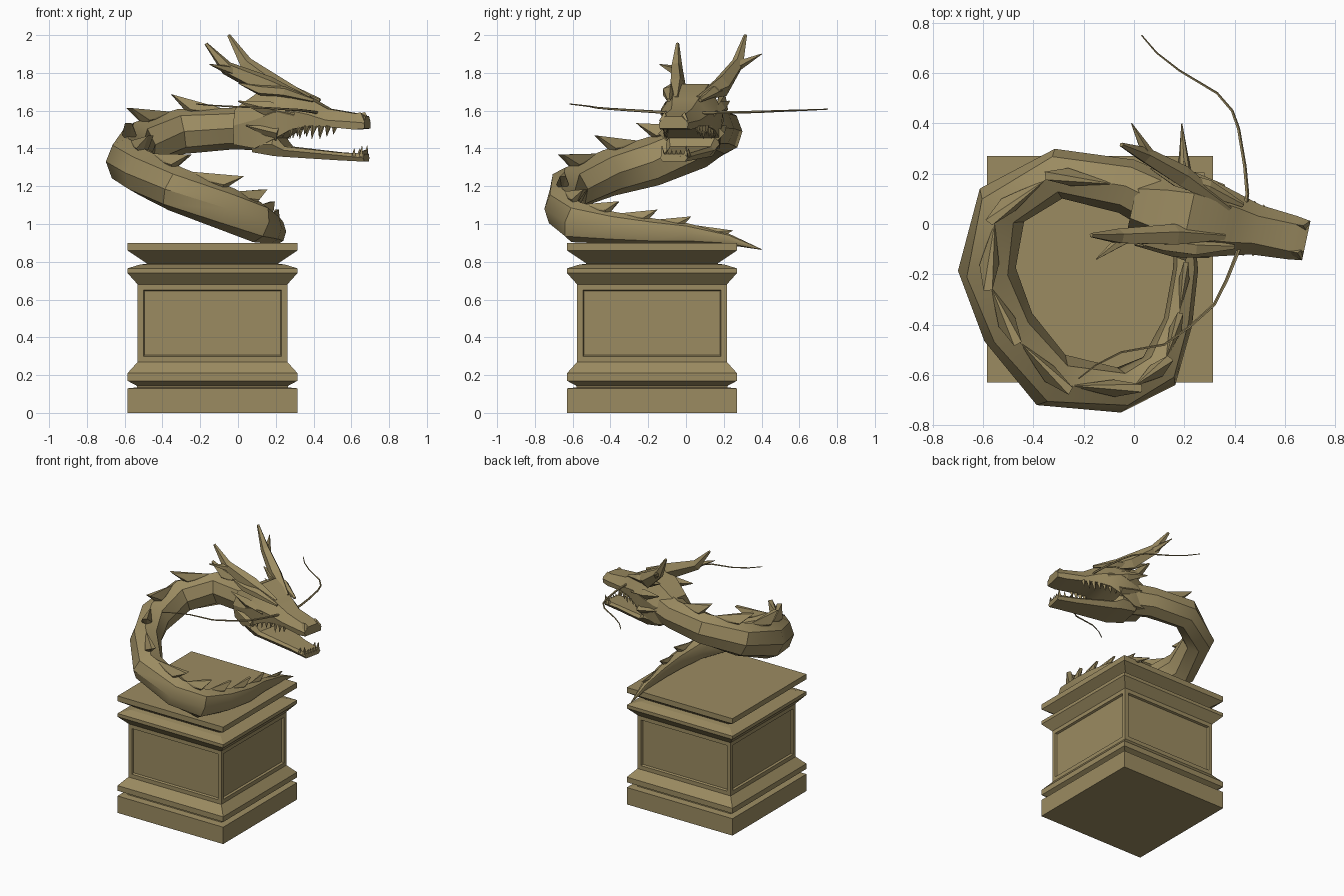
import bpy, bmesh, math
from mathutils import Vector as V

if "Cube" in bpy.data.objects:
    bpy.data.objects.remove(bpy.data.objects["Cube"])

MAT = bpy.data.materials.new("bronze")
MAT.diffuse_color = (0.33, 0.26, 0.12, 1)
MAT.use_nodes = True
MAT.node_tree.nodes["Principled BSDF"].inputs["Base Color"].default_value = MAT.diffuse_color

def finish(name, bm, angle=None):
    bmesh.ops.recalc_face_normals(bm, faces=bm.faces)
    me = bpy.data.meshes.new(name)
    bm.to_mesh(me)
    bm.free()
    me.materials.append(MAT)
    ob = bpy.data.objects.new(name, me)
    bpy.context.collection.objects.link(ob)
    if angle:
        bpy.ops.object.select_all(action='DESELECT')
        ob.select_set(True)
        bpy.context.view_layer.objects.active = ob
        bpy.ops.object.shade_smooth_by_angle(angle=math.radians(angle))
    return ob

def loft(rings):
    bm = bmesh.new()
    vs = [[bm.verts.new(p) for p in r] for r in rings]
    n = len(vs[0])
    for a, b in zip(vs, vs[1:]):
        for i in range(n):
            j = (i + 1) % n
            bm.faces.new((a[i], a[j], b[j], b[i]))
    bm.faces.new(vs[0])
    bm.faces.new(vs[-1])
    bmesh.ops.recalc_face_normals(bm, faces=bm.faces)
    return bm

def frames(pts):
    out = []
    for i in range(len(pts)):
        d = (pts[min(i + 1, len(pts) - 1)] - pts[max(i - 1, 0)]).normalized()
        side = d.cross(V((0, 0, 1))).normalized()
        out.append((d, side, side.cross(d)))
    return out

def tube(name, pts, sizes, sides, angle=None):
    pts = [V(p) for p in pts]
    rings = []
    for c, (w, h), (d, s, u) in zip(pts, sizes, frames(pts)):
        rings.append([c + s * w * math.cos(t) + u * h * math.sin(t)
                      for t in [2 * math.pi * k / sides for k in range(sides)]])
    return finish(name, loft(rings), angle)

def hull(name, pts):
    bm = bmesh.new()
    for p in pts:
        bm.verts.new(p)
    bmesh.ops.convex_hull(bm, input=bm.verts)
    return finish(name, bm)

# pedestal: square moulding profile with grooved panels
prof = [(.45, 0), (.45, .13), (.40, .135), (.40, .143), (.45, .17), (.45, .21), (.396, .27), (.396, .68),
        (.45, .74), (.45, .765), (.385, .785), (.345, .79), (.45, .86), (.45, .90)]
bm = loft([[(-.135 + a * w, -.18 + b * w, z) for a, b in ((-1, -1), (1, -1), (1, 1), (-1, 1))] for w, z in prof])
panels = [f for f in bm.faces if abs(f.calc_center_median().z - .475) < .02 and abs(f.normal.z) < .1]
for t, d in ((.022, 0), (.02, 0), (.008, -.015), (.025, 0)):
    bmesh.ops.inset_individual(bm, faces=panels, thickness=t, depth=d)
finish("pedestal", bm)

# coiled body, tail tip to neck: x, y, z, half width, half height
body = [(.19, .40, .865, .002, .002), (.20, .22, .92, .025, .03), (.20, 0, .95, .037, .055),
        (.205, -.18, .96, .05, .07), (.175, -.39, .98, .058, .085), (.10, -.585, 1.01, .085, .11),
        (-.06, -.66, 1.08, .09, .115), (-.33, -.62, 1.185, .115, .12), (-.50, -.41, 1.27, .11, .125),
        (-.585, -.18, 1.33, .115, .13), (-.525, .075, 1.42, .11, .125), (-.30, .20, 1.49, .10, .12),
        (-.03, .15, 1.505, .11, .11), (.12, .075, 1.51, .12, .12)]
tube("coiled_body", [b[:3] for b in body], [b[3:] for b in body], 8, 35)

# back fins, one per body section, tips swept toward the tail
pts = [V(b[:3]) for b in body]
fr = frames(pts)
tops = [p + f[2] * b[4] * .97 for p, f, b in zip(pts, fr, body)]
for i in range(1, 12):
    d, s, u = fr[i]
    h = body[i][4]
    w = h * .3
    base = tops[i].lerp(tops[i + 1], .22)
    tip = tops[i] + u * h * .72 - d * .02
    mid = tops[i].lerp(tops[i + 1], .85)
    hull("back_fin", [mid, mid - u * .03, base + s * w, base - s * w, base - u * .04,
                      tip + s * w * .45, tip - s * w * .45])

# head frame: distance along snout, sideways, height
def P(s, l, z):
    return V((.68 + .977 * s + .21 * l, -.065 - .21 * s + .977 * l, z))

def head_part(name, secs):
    rings = []
    for s, *q in secs:
        half = [(q[k], q[k + 1]) for k in range(0, len(q), 2)]
        rings.append([P(s, w, z) for w, z in half] + [P(s, -w, z) for w, z in half[::-1]])
    return finish(name, loft(rings), 25)

head_part("skull_and_upper_jaw", [
    (.005, .075, 1.505, .08, 1.535, .045, 1.57), (-.05, .083, 1.5, .088, 1.54, .055, 1.585),
    (-.20, .095, 1.515, .10, 1.55, .055, 1.61), (-.29, .115, 1.52, .125, 1.58, .07, 1.66),
    (-.38, .14, 1.50, .15, 1.60, .08, 1.705), (-.47, .15, 1.45, .165, 1.59, .09, 1.74),
    (-.58, .125, 1.40, .145, 1.55, .08, 1.69), (-.70, .09, 1.42, .11, 1.52, .06, 1.61)])
head_part("lower_jaw", [
    (.0, .06, 1.33, .075, 1.35, .06, 1.37), (-.15, .07, 1.338, .085, 1.365, .07, 1.38),
    (-.42, .10, 1.355, .13, 1.39, .11, 1.41), (-.48, .11, 1.36, .145, 1.42, .13, 1.48),
    (-.60, .09, 1.38, .12, 1.42, .11, 1.48)])

def spike(name, base, tip, r, sides=4):
    tube(name, [base, tip], [(r, r), (r * .08, r * .08)], sides)

for sd in (-1, 1):
    # brow ridge, cheek spikes and nostril
    tube("brow_ridge", [P(-.27, sd * .085, 1.655), P(-.42, sd * .12, 1.70), P(-.55, sd * .13, 1.71), P(-.66, sd * .15, 1.745)],
         [(.01, .01), (.035, .03), (.035, .03), (.003, .003)], 5)
    tube("cheek_spike", [P(-.36, sd * .135, 1.58), P(-.50, sd * .15, 1.61), P(-.66, sd * .16, 1.65)],
         [(.015, .02), (.025, .04), (.003, .003)], 4)
    spike("jaw_spike", P(-.45, sd * .14, 1.48), P(-.62, sd * .15, 1.52), .04)
    hull("nostril", [P(.005, sd * .03, 1.56), P(.005, sd * .08, 1.545), P(-.02, sd * .055, 1.592), P(-.09, sd * .055, 1.575)])
    # teeth
    for k in range(7):
        s = -.19 - k * .038
        w = .088 + k * .007
        ln = .03 + .012 * (k % 3) + (.02 if k == 6 else 0)
        spike("upper_tooth", P(s, sd * w, 1.52), P(s - .008, sd * w, 1.505 - ln), .017)
    spike("lower_fang", P(-.015, sd * .062, 1.355), P(-.01, sd * .066, 1.415), .015)
    spike("lower_fang", P(-.055, sd * .068, 1.36), P(-.05, sd * .07, 1.40), .014)
for k in range(4):
    spike("lower_front_tooth", P(-.01, -.036 + k * .024, 1.36), P(-.005, -.036 + k * .024, 1.393), .011)

# forked horns
horns = [((.36, -.05, 1.665), (.16, -.045, 1.725), (-.06, -.05, 1.825), (-.17, -.045, 1.955), (-.15, -.14, 1.845)),
         ((.38, .06, 1.665), (.19, .19, 1.73), (.04, .275, 1.85), (-.05, .315, 2.0), (-.01, .40, 1.90))]
for a, b, f, tip, branch in horns:
    tube("horn", [a, b, f, tip], [(.015, .015), (.045, .06), (.032, .038), (.009, .009)], 5)
    spike("horn_branch", V(b).lerp(V(f), .85), branch, .03, 5)

# whiskers
far = [(.44, .05), (.45, .12), (.44, .23), (.415, .38), (.39, .45), (.33, .52), (.18, .61), (.09, .68), (.03, .75)]
near = [(.43, -.06), (.41, -.12), (.37, -.22), (.32, -.32), (.22, -.41), (.12, -.48), (-.05, -.51), (-.15, -.56), (-.22, -.615)]
for path, z1 in ((far, 1.608), (near, 1.635)):
    n = len(path) - 1
    tube("whisker", [(x, y, 1.585 + (z1 - 1.585) * i / n) for i, (x, y) in enumerate(path)],
         [(.009 - .006 * i / n,) * 2 for i in range(n + 1)], 5)
